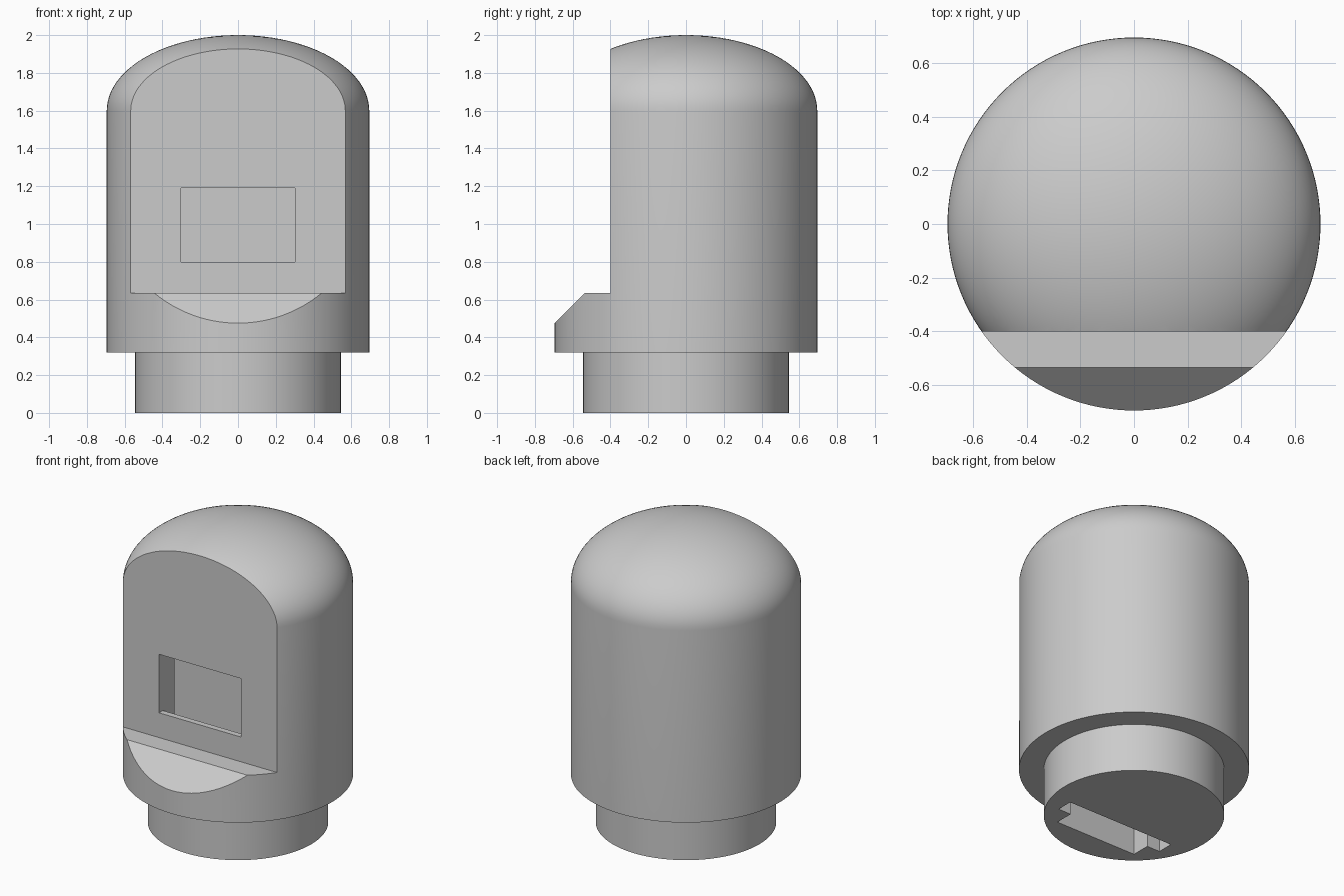
import bpy, bmesh, math
from mathutils import Vector

cube = bpy.data.objects.get("Cube")
if cube:
    bpy.data.objects.remove(cube, do_unlink=True)

grey = bpy.data.materials.new("light_grey")
grey.use_nodes = True
colour = (0.6, 0.6, 0.6, 1)
grey.diffuse_color = colour
grey.node_tree.nodes["Principled BSDF"].inputs["Base Color"].default_value = colour

RADIUS, SHOULDER, TOP = 0.695, 1.6, 2.0


def finish(name, bm):
    bmesh.ops.recalc_face_normals(bm, faces=bm.faces)
    mesh = bpy.data.meshes.new(name)
    bm.to_mesh(mesh)
    bm.free()
    obj = bpy.data.objects.new(name, mesh)
    bpy.context.collection.objects.link(obj)
    mesh.materials.append(grey)
    return obj


def lathe(name, profile, steps=128):
    bm = bmesh.new()
    verts = [bm.verts.new((r, 0, z)) for r, z in profile]
    edges = [bm.edges.new(pair) for pair in zip(verts, verts[1:])]
    bmesh.ops.spin(bm, geom=verts + edges, cent=(0, 0, 0), axis=(0, 0, 1),
                   angle=math.tau, steps=steps)
    bmesh.ops.remove_doubles(bm, verts=bm.verts, dist=0.0001)
    return finish(name, bm)


def prism(name, points, direction):
    bm = bmesh.new()
    face = bm.faces.new([bm.verts.new(p) for p in points])
    side = bmesh.ops.extrude_face_region(bm, geom=[face])
    moved = [v for v in side["geom"] if isinstance(v, bmesh.types.BMVert)]
    bmesh.ops.translate(bm, verts=moved, vec=Vector(direction))
    obj = finish(name, bm)
    obj.hide_render = True
    return obj


# Round housing with a narrower foot and an elliptical dome
profile = [(0, 0), (0.545, 0), (0.545, 0.32), (RADIUS, 0.32)]
for i in range(24):
    a = math.pi / 2 * i / 24
    profile.append((RADIUS * math.cos(a), SHOULDER + (TOP - SHOULDER) * math.sin(a)))
profile.append((0, TOP))
housing = lathe("housing", profile)

# Flat front with ledge and chamfer
front = [(-0.4, 2.2), (-0.4, 0.635), (-0.535, 0.635), (-0.9, 0.27), (-0.9, 2.2)]
front_cutter = prism("front_cutter", [(-1, y, z) for y, z in front], (2, 0, 0))

# Stepped slot running up from the foot to the window
half = [(0.302, -0.36), (0.302, -0.235), (0.397, -0.235), (0.397, -0.127)]
outline = half + [(-x, y) for x, y in reversed(half)]
slot_cutter = prism("slot_cutter", [(x, y, -0.1) for x, y in outline], (0, 0, 1.29))

# Rectangular window opening into the slot
corners = [(-0.302, 0.8), (0.302, 0.8), (0.302, 1.19), (-0.302, 1.19)]
window_cutter = prism("window_cutter", [(x, -0.5, z) for x, z in corners], (0, 0.2, 0))

bpy.context.view_layer.objects.active = housing
for cutter in (front_cutter, slot_cutter, window_cutter):
    mod = housing.modifiers.new(cutter.name, "BOOLEAN")
    mod.operation = "DIFFERENCE"
    mod.solver = "EXACT"
    mod.object = cutter
    bpy.ops.object.modifier_apply(modifier=mod.name)
    bpy.data.objects.remove(cutter, do_unlink=True)

# Smooth round surfaces with sharp cut edges
bpy.ops.object.select_all(action="DESELECT")
housing.select_set(True)
bpy.ops.object.shade_smooth_by_angle(angle=math.radians(30))
